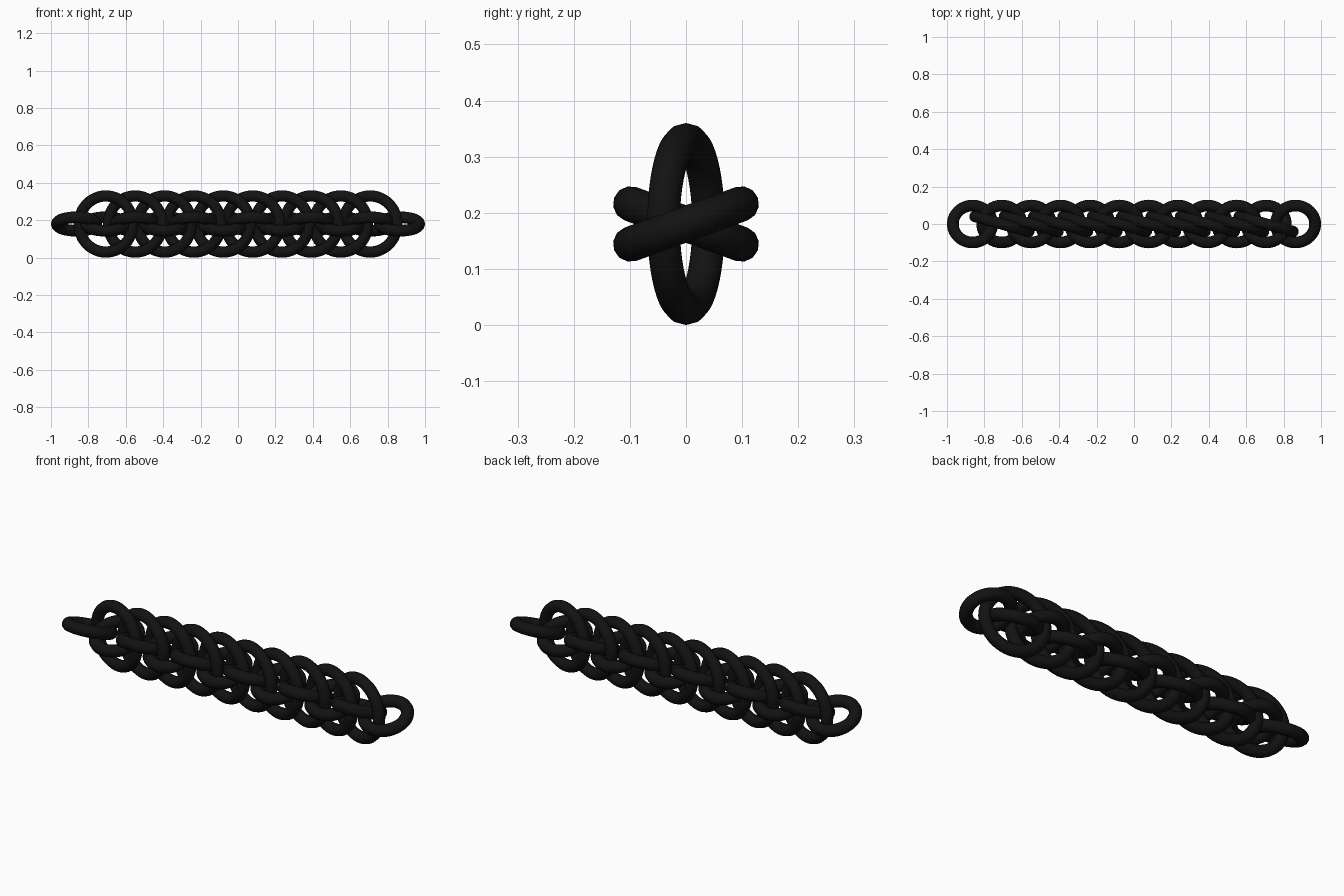
import bpy
from math import radians

if "Cube" in bpy.data.objects:
    bpy.data.objects.remove(bpy.data.objects["Cube"])

PITCH = 0.157     # distance between neighbouring links
MID_Z = 0.18      # height of the chain axis

black = bpy.data.materials.new("black_metal")
black.diffuse_color = (0.006, 0.006, 0.006, 1)
black.use_nodes = True
black.node_tree.nodes["Principled BSDF"].inputs["Base Color"].default_value = black.diffuse_color


def ring(name, x, radius, wire, rotation):
    bpy.ops.mesh.primitive_torus_add(
        major_radius=radius, minor_radius=wire,
        major_segments=48, minor_segments=12,
        location=(x, 0, MID_Z), rotation=rotation)
    ob = bpy.context.object
    ob.name = name
    ob.data.materials.append(black)
    bpy.ops.object.shade_smooth()
    return ob


# Small flat links, interlocked by alternating their roll about the chain axis
for i in range(12):
    roll = radians(-20 if i % 2 == 0 else 20)
    ring(f"core_link_{i + 1}", (i - 5.5) * PITCH, 0.105, 0.0315, (roll, 0, 0))

# Large upright links, all turned the same way around the core
for i in range(10):
    ring(f"outer_link_{i + 1}", (i - 4.5) * PITCH, 0.15, 0.03,
         (radians(90), 0, radians(-15.5)))
